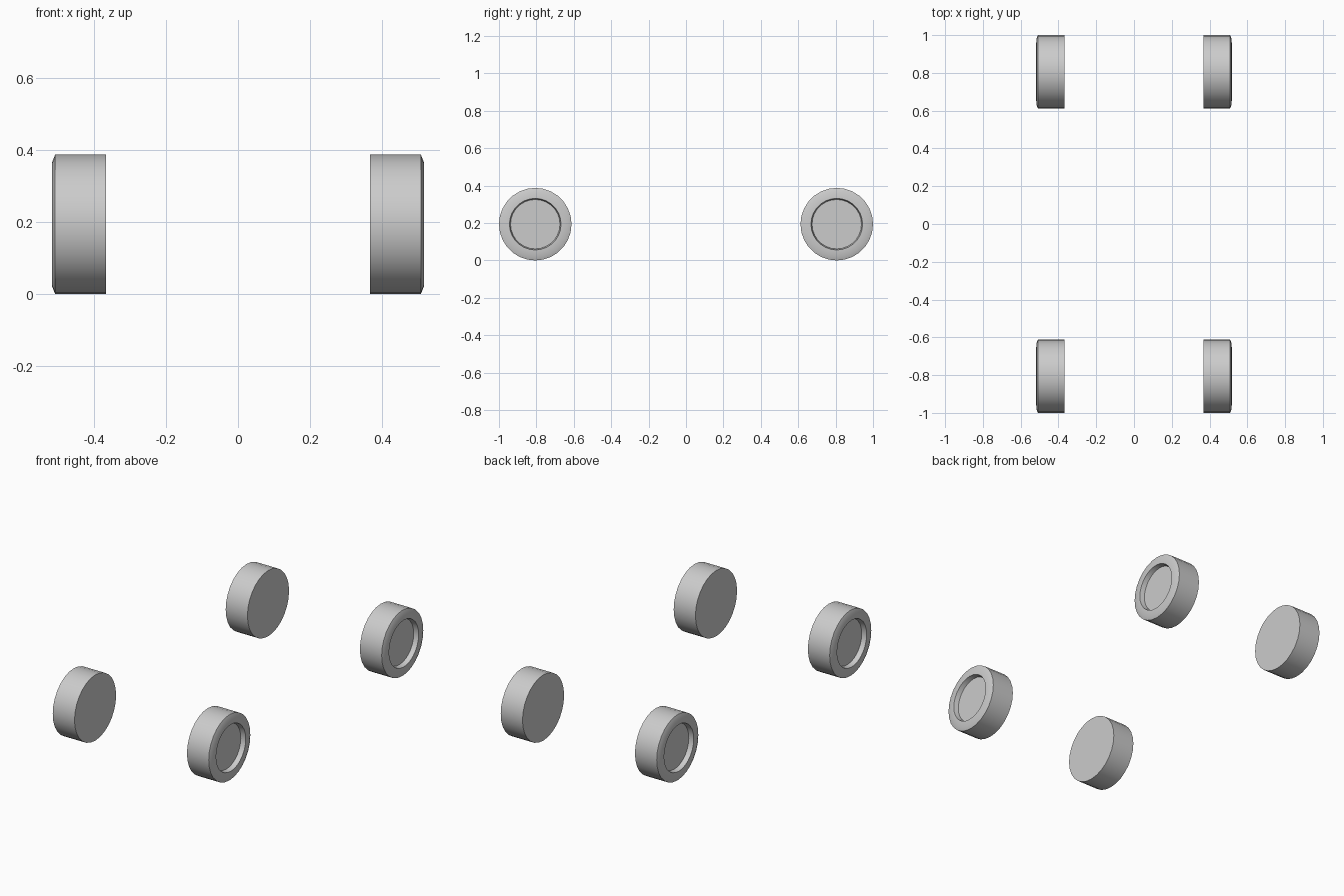
import bpy, bmesh, math

if "Cube" in bpy.data.objects:
    bpy.data.objects.remove(bpy.data.objects["Cube"])

SIDES = 28
R = 0.194          # tyre radius
CY = 1.0 - R       # axle distance from centre

# Half profile of a wheel: (distance from the car centreline, radius)
PROFILE = [(0.367, R), (0.509, R), (0.517, 0.174), (0.518, 0.138), (0.490, 0.132)]


def make_wheel(name, side, y):
    bm = bmesh.new()
    rings = []
    for x, r in PROFILE:
        rings.append([bm.verts.new((side * x,
                                    y + r * math.cos(2 * math.pi * i / SIDES),
                                    R + r * math.sin(2 * math.pi * i / SIDES)))
                      for i in range(SIDES)])
    # Tread, shoulder, rim and recess wall
    for a, b in zip(rings, rings[1:]):
        for i in range(SIDES):
            j = (i + 1) % SIDES
            bm.faces.new((a[i], a[j], b[j], b[i]))
    # Inner face and recessed hub disc
    bm.faces.new(rings[0])
    bm.faces.new(rings[-1])
    bmesh.ops.recalc_face_normals(bm, faces=bm.faces)
    mesh = bpy.data.meshes.new(name)
    bm.to_mesh(mesh)
    bm.free()
    obj = bpy.data.objects.new(name, mesh)
    bpy.context.collection.objects.link(obj)
    bpy.ops.object.select_all(action='DESELECT')
    obj.select_set(True)
    bpy.context.view_layer.objects.active = obj
    bpy.ops.object.shade_smooth_by_angle(angle=math.radians(35))


# Four wheels
for end, y in (("front", -CY), ("back", CY)):
    for label, side in (("left", -1), ("right", 1)):
        make_wheel(f"wheel_{end}_{label}", side, y)
